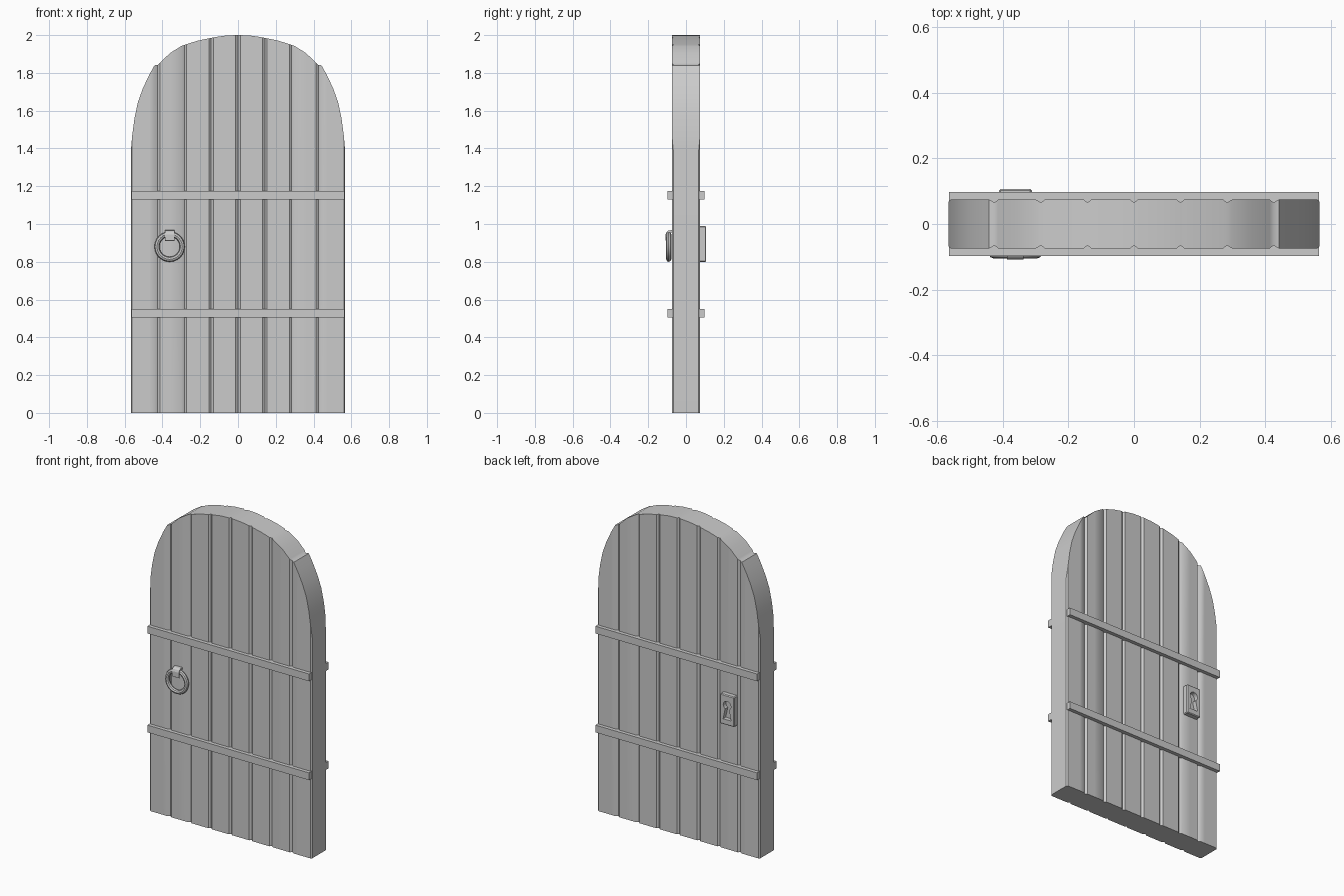
import bpy, bmesh, math
from mathutils import Matrix

if "Cube" in bpy.data.objects:
    bpy.data.objects.remove(bpy.data.objects["Cube"])


def finish(bm, name, smooth=False):
    bmesh.ops.recalc_face_normals(bm, faces=bm.faces[:])
    me = bpy.data.meshes.new(name)
    bm.to_mesh(me)
    bm.free()
    ob = bpy.data.objects.new(name, me)
    bpy.context.collection.objects.link(ob)
    if smooth:
        bpy.ops.object.select_all(action='DESELECT')
        ob.select_set(True)
        bpy.context.view_layer.objects.active = ob
        bpy.ops.object.shade_smooth_by_angle(angle=math.radians(35))
    return ob


def box(name, lo, hi, bevel=0):
    bm = bmesh.new()
    bmesh.ops.create_cube(bm, size=1)
    for v in bm.verts:
        v.co = [(a + b) / 2 + c * (b - a) for a, b, c in zip(lo, hi, v.co)]
    if bevel:
        bmesh.ops.bevel(bm, geom=bm.edges[:], offset=bevel, segments=1, affect='EDGES')
    return finish(bm, name)


def extrude_profile(name, pts, lo, hi, axis):
    """Extrude a 2D profile along x or y (profile holds the other two axes)."""
    bm = bmesh.new()
    put = (lambda p, t: (t, p[0], p[1])) if axis == 'x' else (lambda p, t: (p[0], t, p[1]))
    a, b = [[bm.verts.new(put(p, t)) for p in pts] for t in (lo, hi)]
    n = len(pts)
    bm.faces.new(a)
    bm.faces.new(b[::-1])
    for i in range(n):
        bm.faces.new((a[i], a[(i + 1) % n], b[(i + 1) % n], b[i]))
    return finish(bm, name)


# Plank door body: stations of (x, top z, groove depth), mirrored
D, G = 0.075, 0.010
half = [(0, 2.0, G), (0.012, 2.0, 0), (0.07, 1.997, 0), (0.13, 1.988, 0),
        (0.142, 1.985, G), (0.154, 1.983, 0), (0.215, 1.97, 0), (0.272, 1.952, 0),
        (0.284, 1.948, G), (0.300, 1.942, 0), (0.36, 1.905, 0), (0.414, 1.852, 0),
        (0.426, 1.842, G), (0.442, 1.84, 0), (0.470, 1.79, 0), (0.505, 1.715, 0),
        (0.530, 1.645, 0), (0.548, 1.56, 0), (0.560, 1.47, 0), (0.567, 1.39, 0.008)]
stations = [(-x, z, g) for x, z, g in half[:0:-1]] + half
bm = bmesh.new()
cols = [[bm.verts.new(c) for c in ((x, g - D, 0), (x, g - D, z), (x, D - g, z), (x, D - g, 0))]
        for x, z, g in stations]
for p, q in zip(cols, cols[1:]):
    for i in range(4):
        j = (i + 1) % 4
        bm.faces.new((p[i], p[j], q[j], q[i]))
bm.faces.new(cols[0])
bm.faces.new(cols[-1])
finish(bm, "door_planks", True)

# Cross bars on both faces
for z, label in ((0.505, "lower"), (1.13, "upper")):
    box(f"{label}_bar_front", (-0.565, -0.098, z), (0.565, -0.06, z + 0.046))
    box(f"{label}_bar_back", (-0.565, 0.06, z), (0.565, 0.098, z + 0.046))

# Ring handle
HX = -0.362
bm = bmesh.new()
N, M, R, r = 24, 8, 0.067, 0.0135
rows = []
for i in range(N):
    a = 2 * math.pi * i / N
    row = []
    for k in range(M):
        b = 2 * math.pi * k / M
        d = R + r * math.cos(b)
        row.append(bm.verts.new((d * math.cos(a), r * math.sin(b), d * math.sin(a))))
    rows.append(row)
for i in range(N):
    for k in range(M):
        p, q = rows[i], rows[(i + 1) % N]
        bm.faces.new((p[k], q[k], q[(k + 1) % M], p[(k + 1) % M]))
bmesh.ops.transform(bm, verts=bm.verts[:],
                    matrix=Matrix.Translation((HX, -0.0915, 0.88)))
finish(bm, "handle_ring", True)

# Bent clasp holding the ring
clasp = [(-0.07, 0.968), (-0.092, 0.966), (-0.103, 0.958), (-0.108, 0.945), (-0.108, 0.912),
         (-0.103, 0.909), (-0.100, 0.940), (-0.094, 0.951), (-0.084, 0.955), (-0.07, 0.955)]
extrude_profile("handle_clasp", clasp, HX - 0.025, HX + 0.025, 'x')

# Keyhole plate on the back
plate = box("keyhole_plate", (HX - 0.05, 0.068, 0.80), (HX + 0.05, 0.107, 0.99), 0.005)
kz, kr = 0.925, 0.027
hole = [(HX + kr * math.cos(a), kz + kr * math.sin(a))
        for a in [math.radians(-60 + 300 * i / 14) for i in range(15)]]
hole += [(HX - 0.028, 0.835), (HX + 0.028, 0.835)]
cutter = extrude_profile("keyhole_cutter", hole, 0.08, 0.13, 'y')
cutter.hide_render = True
cutter.hide_set(True)
mod = plate.modifiers.new("keyhole", 'BOOLEAN')
mod.operation = 'DIFFERENCE'
mod.solver = 'EXACT'
mod.object = cutter
